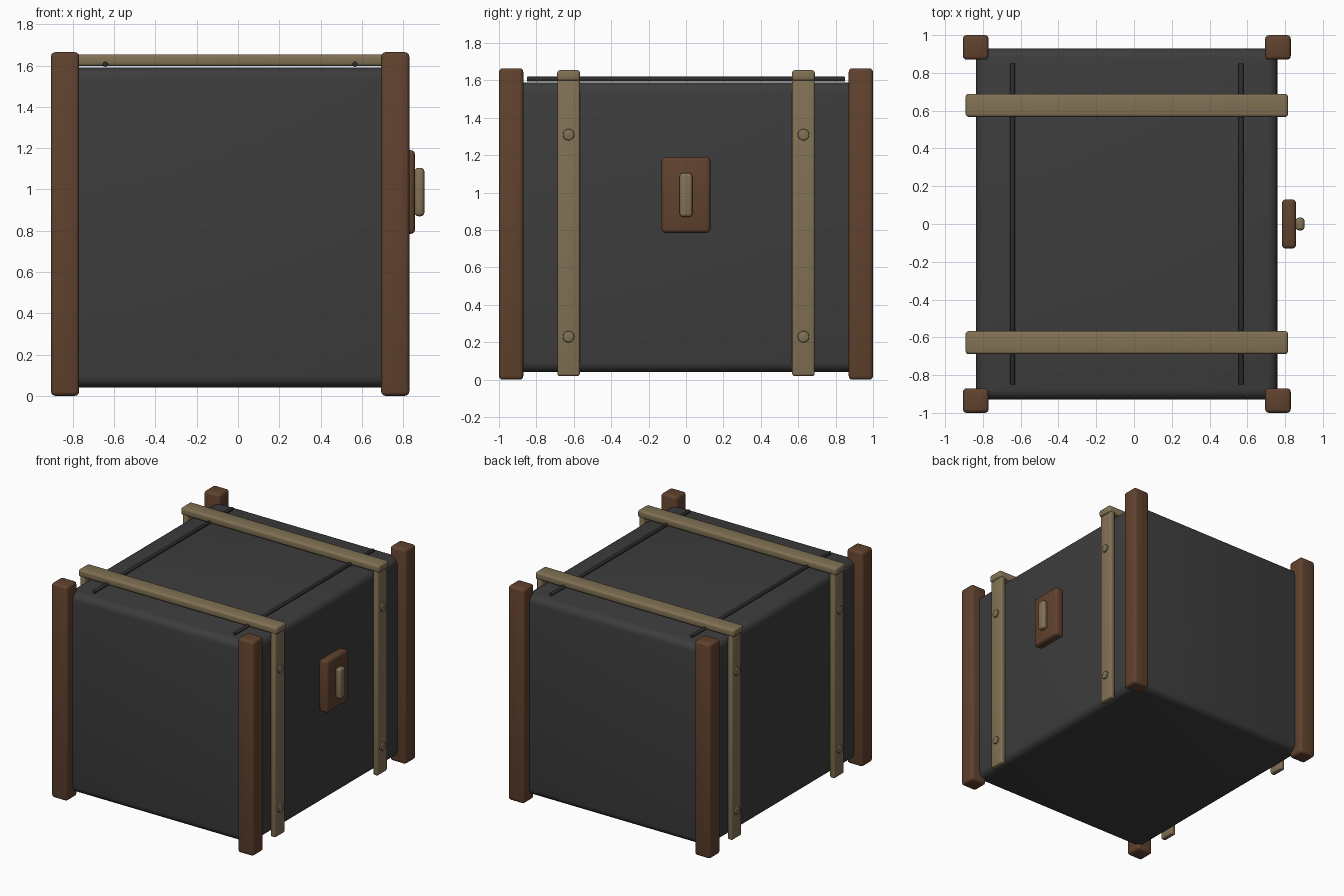
import bpy, math

if "Cube" in bpy.data.objects:
    bpy.data.objects.remove(bpy.data.objects["Cube"])


def material(name, rgb):
    m = bpy.data.materials.new(name)
    m.diffuse_color = (*rgb, 1)
    m.use_nodes = True
    m.node_tree.nodes["Principled BSDF"].inputs["Base Color"].default_value = m.diffuse_color
    return m


CHARCOAL = material("charcoal", (0.046, 0.046, 0.046))
BLACK = material("dark rail", (0.026, 0.026, 0.026))
BROWN = material("brown wood", (0.118, 0.054, 0.027))
TAN = material("tan strap", (0.222, 0.168, 0.090))


def finish(ob, name, mat):
    ob.name = name
    ob.data.materials.append(mat)
    bpy.ops.object.shade_smooth_by_angle(angle=math.radians(35))
    return ob


def box(name, x, y, z, mat, bevel, segments=3):
    """Rounded box given as (min, max) pairs."""
    lo, hi = zip(x, y, z)
    bpy.ops.mesh.primitive_cube_add(size=1, location=[(a + b) / 2 for a, b in zip(lo, hi)])
    ob = bpy.context.object
    ob.scale = [b - a for a, b in zip(lo, hi)]
    bpy.ops.object.transform_apply(location=False, rotation=False, scale=True)
    mod = ob.modifiers.new("rounding", "BEVEL")
    mod.width, mod.segments = bevel, segments
    bpy.ops.object.modifier_apply(modifier=mod.name)
    return finish(ob, name, mat)


def rod(name, centre, radius, length, rotation, mat, bevel, vertices=16):
    bpy.ops.mesh.primitive_cylinder_add(vertices=vertices, radius=radius, depth=length,
                                        location=centre, rotation=rotation)
    ob = bpy.context.object
    mod = ob.modifiers.new("rounding", "BEVEL")
    mod.width, mod.segments = bevel, 2
    mod.limit_method = "ANGLE"
    mod.angle_limit = math.radians(50)
    bpy.ops.object.modifier_apply(modifier=mod.name)
    return finish(ob, name, mat)


CX = -0.038  # trunk centre; the latch sticks out on one side only

# Trunk body
box("trunk_body", (CX - 0.798, CX + 0.798), (-0.93, 0.93), (0.04, 1.59), CHARCOAL, 0.055, 4)

# Corner posts
for sx in (-1, 1):
    for sy in (-1, 1):
        px, py = CX + sx * 0.8, sy * 0.935
        box("corner_post", (px - 0.068, px + 0.068), (py - 0.065, py + 0.065),
            (0, 1.665), BROWN, 0.02)

for sy in (-1, 1):
    y = sy * 0.628
    # Strap across the lid
    box("lid_strap", (CX - 0.853, CX + 0.853), (y - 0.061, y + 0.061), (1.598, 1.655), TAN, 0.015)
    for sx in (-1, 1):
        # Upright strap and its rivets
        xs = sorted((CX + sx * 0.797, CX + sx * 0.84))
        box("side_strap", xs, (y - 0.06, y + 0.06), (0.02, 1.615), TAN, 0.012)
        for z in (0.23, 1.31):
            rod("rivet", (CX + sx * 0.84, y, z), 0.031, 0.024,
                (0, math.pi / 2, 0), TAN, 0.007)

# Thin rails along the lid
for sx in (-1, 1):
    rod("lid_rail", (CX + sx * 0.605, 0, 1.607), 0.013, 1.70,
        (math.pi / 2, 0, 0), BLACK, 0.004, 12)

# Latch plate and handle
box("latch_plate", (0.783, 0.858), (-0.13, 0.13), (0.785, 1.19), BROWN, 0.02)
box("latch_handle", (0.856, 0.903), (-0.034, 0.034), (0.87, 1.105), TAN, 0.018)
